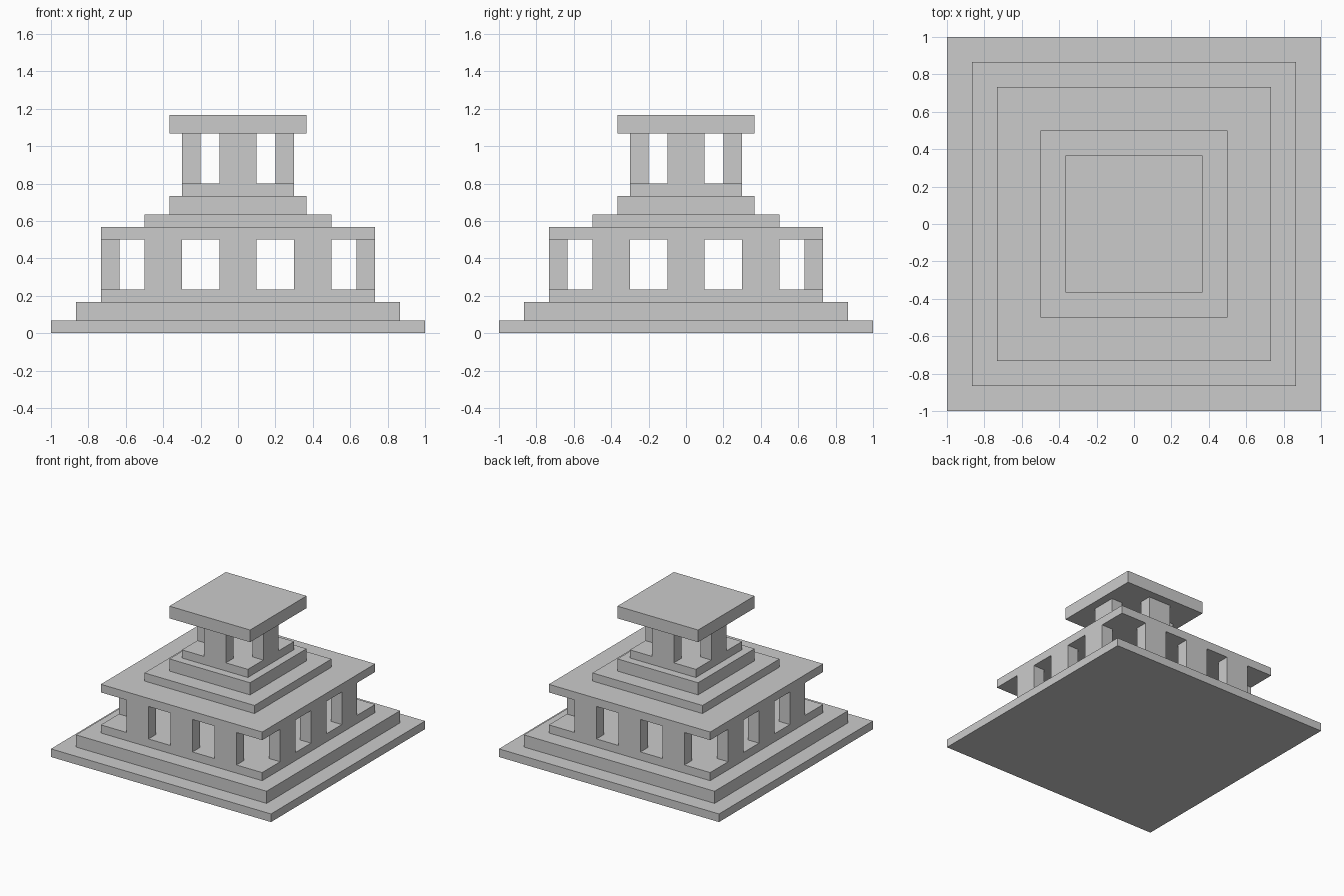
import bpy
import bmesh
import math
from mathutils import Matrix, Vector

if "Cube" in bpy.data.objects:
    bpy.data.objects.remove(bpy.data.objects["Cube"])

U = 1 / 30  # modelling grid step


def box(name, size, centre):
    bm = bmesh.new()
    bmesh.ops.create_cube(bm, size=1)
    bmesh.ops.scale(bm, vec=Vector(size), verts=bm.verts)
    bmesh.ops.translate(bm, vec=Vector(centre), verts=bm.verts)
    mesh = bpy.data.meshes.new(name)
    bm.to_mesh(mesh)
    bm.free()
    obj = bpy.data.objects.new(name, mesh)
    bpy.context.collection.objects.link(obj)
    return obj


def slab(name, half, z0, z1):
    box(name, (2 * half * U, 2 * half * U, (z1 - z0) * U), (0, 0, (z0 + z1) / 2 * U))


def pillar_ring(name, half, offsets, z0, z1, width=6, depth=3):
    # Pillars flush with the slab edge, repeated on all four sides
    for side in range(4):
        turn = Matrix.Rotation(side * math.pi / 2, 4, 'Z')
        for i, x in enumerate(offsets):
            p = box(f"{name}_{side + 1}_{i + 1}",
                    (width * U, depth * U, (z1 - z0) * U),
                    (x * U, -(half - depth / 2) * U, (z0 + z1) / 2 * U))
            p.data.transform(turn)


# Stepped base
slab("base_plinth", 30, 0, 2)
slab("base_step", 26, 2, 5)
slab("lower_floor", 22, 5, 7)

# Lower colonnade and its roof
pillar_ring("lower_pillar", 22, (-12, 0, 12), 7, 15)
slab("lower_roof", 22, 15, 17)

# Upper steps
slab("upper_plinth", 15, 17, 19)
slab("upper_step", 11, 19, 22)
slab("upper_floor", 9, 22, 24)

# Upper pavilion and top roof
pillar_ring("upper_pillar", 9, (0,), 24, 32)
slab("top_roof", 11, 32, 35)
